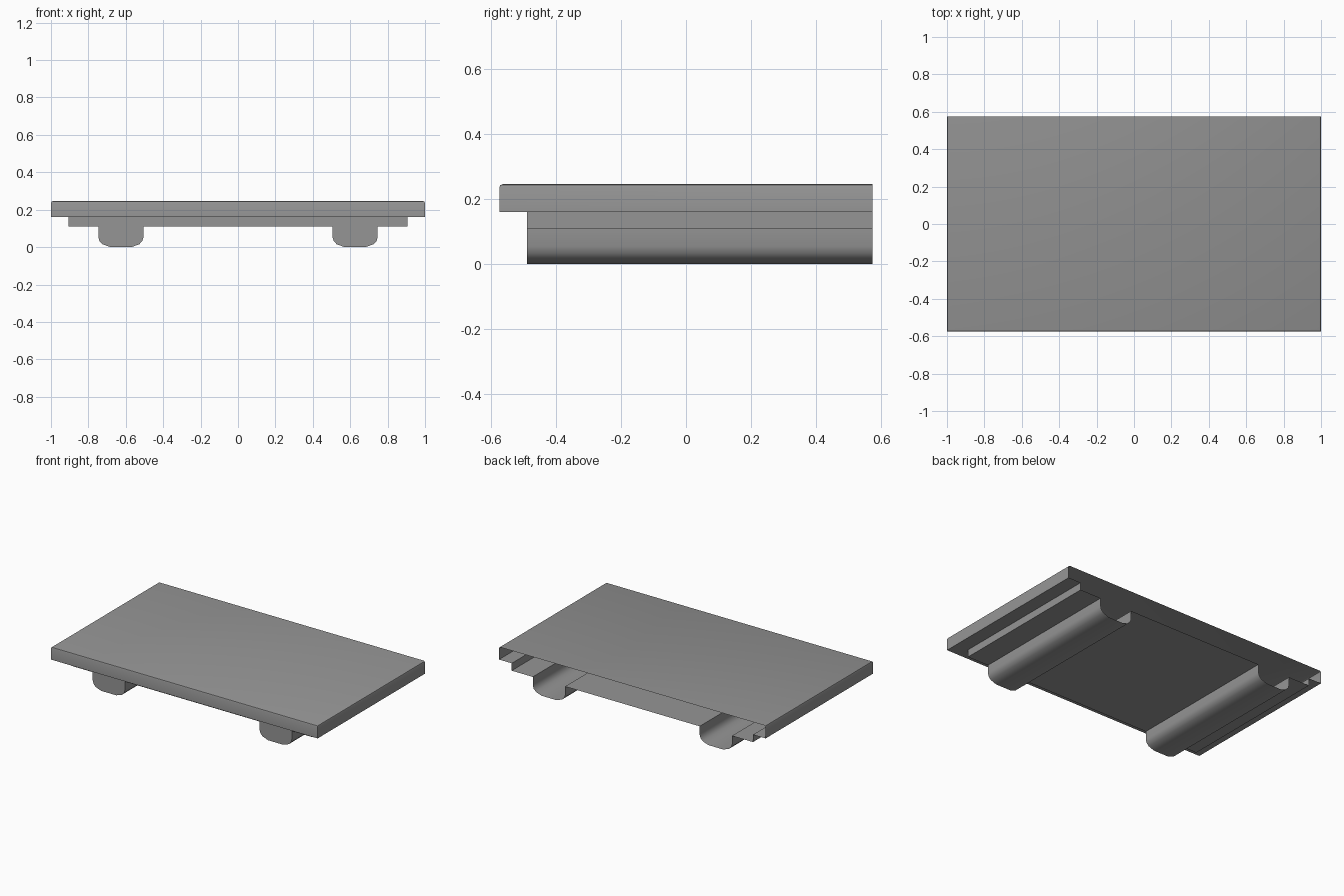
import bpy
import bmesh
import math
from mathutils import Vector

if "Cube" in bpy.data.objects:
    bpy.data.objects.remove(bpy.data.objects["Cube"], do_unlink=True)

W, D = 1.0, 0.575            # half width and half depth of the slab
TOP, LEDGE, FLOOR = 0.246, 0.16, 0.11
INNER_W, INNER_Y = 0.905, -0.49   # lower body half width and front

grey = bpy.data.materials.new("plain grey")
grey.use_nodes = True
colour = (0.3, 0.3, 0.3, 1)
grey.diffuse_color = colour
grey.node_tree.nodes["Principled BSDF"].inputs["Base Color"].default_value = colour


def finish(bm, name):
    mesh = bpy.data.meshes.new(name)
    bm.to_mesh(mesh)
    bm.free()
    mesh.materials.append(grey)
    obj = bpy.data.objects.new(name, mesh)
    bpy.context.collection.objects.link(obj)
    bpy.ops.object.select_all(action='DESELECT')
    obj.select_set(True)
    bpy.context.view_layer.objects.active = obj
    bpy.ops.object.shade_smooth_by_angle(angle=math.radians(35))
    return obj


# Top slab: a hollow shell, open at the back and above the lower body
bm = bmesh.new()
bmesh.ops.create_cube(bm, size=1)
bmesh.ops.scale(bm, vec=(2 * W, 2 * D, TOP - LEDGE), verts=bm.verts)
bmesh.ops.translate(bm, vec=(0, 0, (TOP + LEDGE) / 2), verts=bm.verts)
back = [f for f in bm.faces if f.normal.y > 0.9]
bmesh.ops.delete(bm, geom=back, context='FACES')
rim = [e for e in bm.edges if not e.is_boundary
       and all(v.co.z > TOP - 0.001 for v in e.verts)]
bmesh.ops.bevel(bm, geom=rim, offset=0.01, segments=2, profile=0.5, affect='EDGES')
for point, normal in (((INNER_W, 0, 0), (1, 0, 0)),
                      ((-INNER_W, 0, 0), (1, 0, 0)),
                      ((0, INNER_Y, 0), (0, 1, 0))):
    under = [f for f in bm.faces if f.normal.z < -0.9]
    geom = under + list({e for f in under for e in f.edges})
    bmesh.ops.bisect_plane(bm, geom=geom, plane_co=point, plane_no=normal)
hole = [f for f in bm.faces if f.normal.z < -0.9
        and abs(f.calc_center_median().x) < INNER_W
        and f.calc_center_median().y > INNER_Y]
bmesh.ops.delete(bm, geom=hole, context='FACES')
finish(bm, "top_slab")

# Lower body: one profile with two rounded runners, drawn back from the front
half = [(0.505, FLOOR), (0.505, 0.055), (0.511, 0.033), (0.528, 0.015), (0.57, 0),
        (0.682, 0), (0.724, 0.015), (0.741, 0.033), (0.747, 0.055), (0.747, FLOOR),
        (INNER_W, FLOOR), (INNER_W, LEDGE)]
profile = [(-x, z) for x, z in reversed(half)] + half
bm = bmesh.new()
front = [bm.verts.new(Vector((x, INNER_Y, z))) for x, z in profile]
rear = [bm.verts.new(Vector((x, D, z))) for x, z in profile]
for i in range(len(profile) - 1):
    bm.faces.new((front[i], rear[i], rear[i + 1], front[i + 1]))
bm.faces.new(front)
finish(bm, "lower_body_with_runners")
